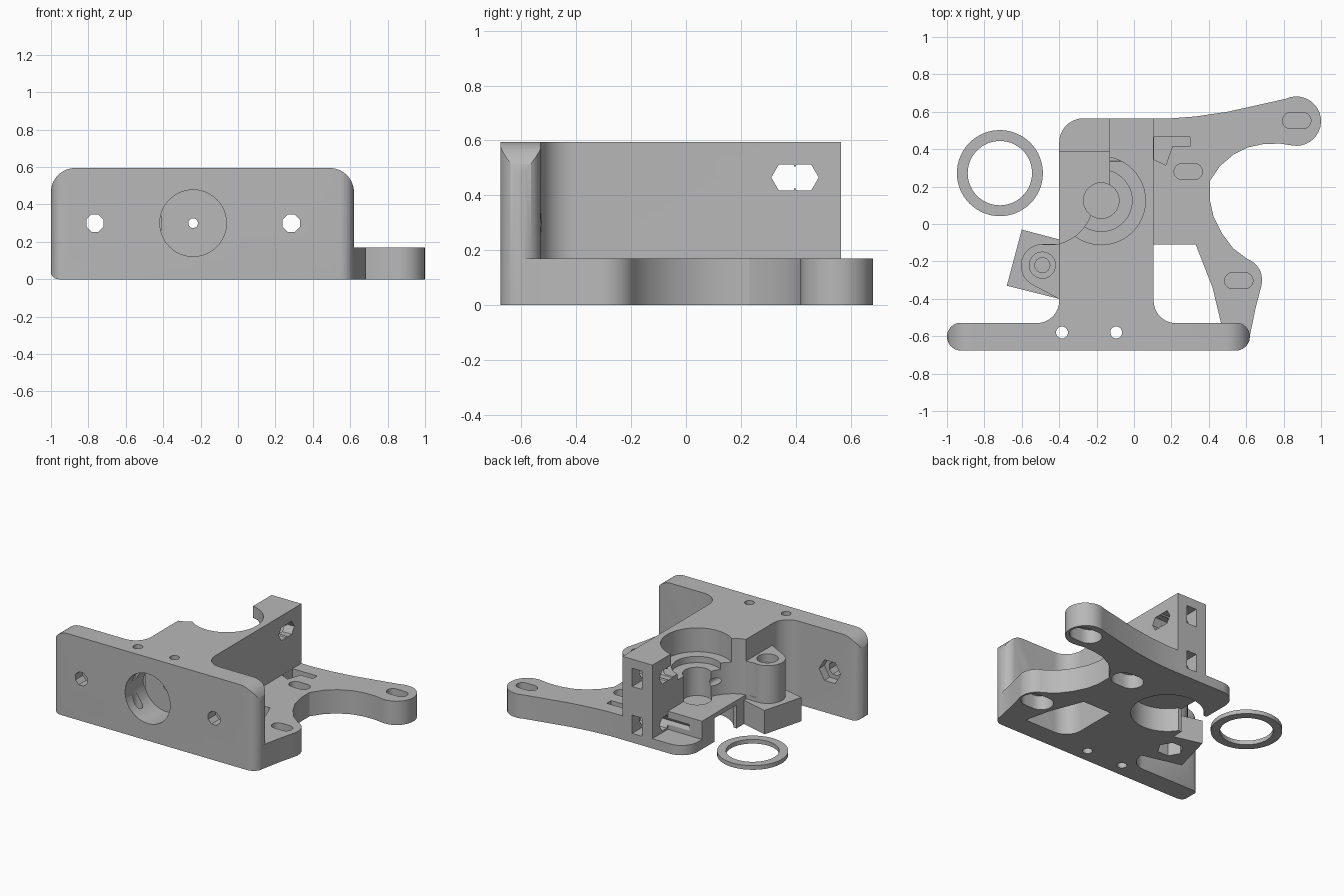
import bpy, bmesh
from math import cos, sin, radians, pi

cube = bpy.data.objects.get("Cube")
if cube:
    bpy.data.objects.remove(cube, do_unlink=True)

H = 0.595      # full height
ARM = 0.17     # base plate thickness
BX, BY = -0.175, 0.125   # drive shaft centre

grey = bpy.data.materials.new("plain grey")
grey.use_nodes = True
grey.diffuse_color = (0.48, 0.48, 0.48, 1)
grey.node_tree.nodes["Principled BSDF"].inputs["Base Color"].default_value = (0.48, 0.48, 0.48, 1)


def arc(cx, cy, r, a0, a1, n=12):
    return [(cx + r * cos(radians(a0 + (a1 - a0) * i / n)),
             cy + r * sin(radians(a0 + (a1 - a0) * i / n))) for i in range(n + 1)]


def circle(cx, cy, r, n=48, turn=0):
    return arc(cx, cy, r, turn, turn + 360, n)[:-1]


def rect(x0, x1, y0, y1):
    return [(x0, y0), (x1, y0), (x1, y1), (x0, y1)]


def slot(cx, cy, half, r):
    return arc(cx + half, cy, r, -90, 90) + arc(cx - half, cy, r, 90, 270)


def prism(name, pts, lo, hi, axis="z", slant=0):
    """Extrude a flat outline along an axis; slant shifts the far end sideways."""
    place = {"z": lambda a, b, c: (a, b, c),
             "y": lambda a, b, c: (a, c, b),
             "x": lambda a, b, c: (c, a, b)}[axis]
    bm = bmesh.new()
    near = [bm.verts.new(place(a, b, lo)) for a, b in pts]
    far = [bm.verts.new(place(a + slant, b, hi)) for a, b in pts]
    bm.faces.new(near)
    bm.faces.new(far)
    for i in range(len(pts)):
        j = (i + 1) % len(pts)
        bm.faces.new((near[i], near[j], far[j], far[i]))
    bmesh.ops.recalc_face_normals(bm, faces=bm.faces)
    mesh = bpy.data.meshes.new(name)
    bm.to_mesh(mesh)
    bm.free()
    ob = bpy.data.objects.new(name, mesh)
    bpy.context.collection.objects.link(ob)
    mesh.materials.append(grey)
    return ob


def combine(target, tool, operation):
    mod = target.modifiers.new("combine", "BOOLEAN")
    mod.operation = operation
    mod.solver = "EXACT"
    mod.object = tool
    bpy.context.view_layer.objects.active = target
    bpy.ops.object.modifier_apply(modifier=mod.name)
    bpy.data.objects.remove(tool, do_unlink=True)


def finish(ob):
    bpy.ops.object.select_all(action="DESELECT")
    ob.select_set(True)
    bpy.context.view_layer.objects.active = ob
    bpy.ops.object.shade_smooth_by_angle(angle=radians(30))


# Front plate: rounded from the front and from above
front = (arc(-0.87, H - 0.13, 0.13, 180, 90) + arc(0.49, H - 0.13, 0.13, 90, 0)
         + [(0.62, 0)] + arc(-0.96, 0.04, 0.04, 270, 180, 6))
block = prism("mounting_block", front, -0.677, -0.53, "y")
ends = arc(-0.925, -0.602, 0.075, 90, 270) + arc(0.545, -0.602, 0.075, -90, 90)
combine(block, prism("plate_ends", ends, -0.1, 0.7), "INTERSECT")

# Tall body with fillets into the plate
body = ([(0.105, 0.565)] + arc(-0.27, 0.435, 0.13, 90, 180)
        + arc(-0.52, -0.41, 0.12, 0, -90) + [(-0.52, -0.6), (0.225, -0.6)]
        + arc(0.225, -0.41, 0.12, 270, 180))
combine(block, prism("body", body, 0, H), "UNION")

# Low motor mount with two arms
mount = ([(0, -0.11), (0.33, -0.11), (0.42, -0.34), (0.47, -0.55), (0.47, -0.62), (0.615, -0.62)]
         + [(0.65, -0.45)] + arc(0.565, -0.3, 0.12, -15, 70)
         + [(0.53, -0.13), (0.47, -0.05), (0.425, 0.04), (0.405, 0.13), (0.405, 0.23)]
         + [(0.46, 0.31), (0.53, 0.37), (0.61, 0.41), (0.69, 0.427), (0.78, 0.43)]
         + arc(0.868, 0.55, 0.132, -100, 115, 20)
         + [(0.68, 0.64), (0.5, 0.6), (0.33, 0.575), (0.2, 0.565), (0, 0.565)])
combine(block, prism("motor_mount", mount, 0, ARM), "UNION")

# Hinge foot and hinge lug
foot = [(-0.6, -0.03), (-0.68, -0.33), (-0.38, -0.405), (-0.38, -0.088)]
combine(block, prism("hinge_foot", foot, 0, ARM), "UNION")
lug = [(-0.38, -0.108)] + arc(-0.49, -0.223, 0.115, 90, 240) + [(-0.38, -0.412)]
combine(block, prism("hinge_lug", lug, 0.1, 0.44), "UNION")


def cut(pts, lo, hi, axis="z", slant=0):
    combine(block, prism("cutter", pts, lo, hi, axis, slant), "DIFFERENCE")


# Back corner cut away in two steps
cut(rect(-0.6, -0.13, 0.39, 0.8), 0.07, 0.8)
cut(rect(-0.6, -0.13, 0.14, 0.5), 0.2, 0.8)

# Bearing seats, shaft hole and idler clearance
cut(circle(BX, BY, 0.236), -0.1, 0.168)
cut(rect(-0.5, -0.36, 0.0, 0.25), -0.1, 0.168)
cut(circle(BX, BY, 0.095), 0.178, 0.8)
cut(circle(BX, BY, 0.165), 0.38, 0.8)
cut(circle(BX, BY, 0.236), 0.425, 0.8)
cut(circle(BX - 0.28, BY, 0.236), 0.2, 0.8)

# Nozzle socket and feed hole
cut(circle(-0.24, 0.3, 0.178), -0.8, -0.46, "y")
cut(circle(-0.24, 0.3, 0.026, 16), -0.6, 0.8, "y")

# Plate bolt holes with nut traps, and retaining screw holes
for x in (-0.765, 0.285):
    cut(circle(x, 0.3, 0.05, 8, 22.5), -0.8, -0.4, "y")
    cut(circle(x, 0.3, 0.085, 6), -0.59, -0.4, "y")
for x in (-0.385, -0.095):
    cut(circle(x, -0.58, 0.032, 20), -0.1, 0.8)

# Idler screw holes and nut slots in the tall post
for z, x_end in ((0.465, 0.2), (0.13, 0.08)):
    cut(circle(0.43, z, 0.054, 6), -0.3, x_end, "x")
    cut(rect(-0.05, 0.03, z - 0.065, z + 0.065), 0.37, 0.8, "y")
cut(circle(0.365, 0.465, 0.054, 6), -0.13, 0.106, "x")

# Relief slit in the motor mount
cut([(0.106, 0.345), (0.17, 0.315), (0.205, 0.415), (0.3, 0.415), (0.3, 0.465), (0.106, 0.465)],
    0.08, 0.169 + 0.01)

# Motor screw slots with wider recesses underneath
for x, y in ((0.87, 0.553), (0.29, 0.28), (0.56, -0.303)):
    cut(slot(x, y, 0.033, 0.043), 0.11, 0.25)
    cut(slot(x, y, 0.033, 0.08), -0.1, 0.1)

# Hinge bore, top nut recess and bottom recess
cut(circle(-0.49, -0.22, 0.04, 24), 0.15, 0.6)
cut(circle(-0.49, -0.22, 0.07, 24), 0.38, 0.6)
cut(circle(-0.49, -0.22, 0.085, 6), -0.1, 0.13)
finish(block)

# Loose spacer ring
ring = prism("spacer_ring", circle(-0.717, 0.272, 0.23, 64), 0, 0.03)
combine(ring, prism("ring_hole", circle(-0.717, 0.272, 0.172, 64), -0.1, 0.1), "DIFFERENCE")
finish(ring)
